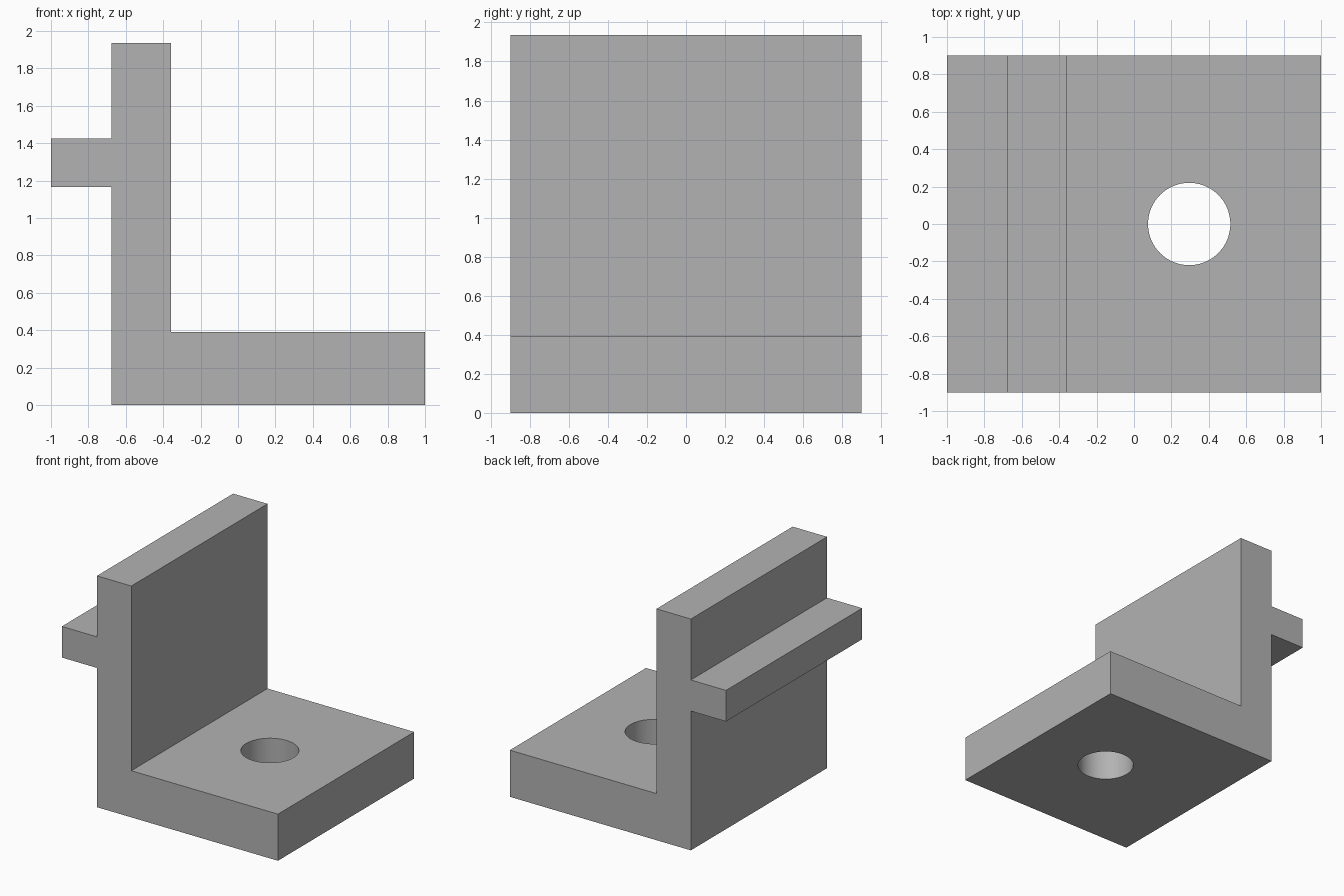
import bpy
import bmesh

cube = bpy.data.objects.get("Cube")
if cube:
    bpy.data.objects.remove(cube, do_unlink=True)

HALF_DEPTH = 0.9
BASE_TOP = 0.39
WALL_LEFT, WALL_RIGHT, WALL_TOP = -0.675, -0.357, 1.935
RIB_LOW, RIB_HIGH = 1.165, 1.425

grey = bpy.data.materials.new("plain grey")
grey.use_nodes = True
colour = (0.45, 0.45, 0.45, 1)
grey.diffuse_color = colour
grey.node_tree.nodes["Principled BSDF"].inputs["Base Color"].default_value = colour


def extrude_profile(name, points):
    """Sweep an x-z outline from the front to the back."""
    bm = bmesh.new()
    face = bm.faces.new([bm.verts.new((x, -HALF_DEPTH, z)) for x, z in points])
    swept = bmesh.ops.extrude_face_region(bm, geom=[face])["geom"]
    verts = [v for v in swept if isinstance(v, bmesh.types.BMVert)]
    bmesh.ops.translate(bm, verts=verts, vec=(0, 2 * HALF_DEPTH, 0))
    bmesh.ops.recalc_face_normals(bm, faces=bm.faces)
    mesh = bpy.data.meshes.new(name)
    bm.to_mesh(mesh)
    bm.free()
    mesh.materials.append(grey)
    obj = bpy.data.objects.new(name, mesh)
    bpy.context.collection.objects.link(obj)
    return obj


# Angle bracket: base plate, upright wall and outer rib in one section
bracket = extrude_profile("angle_bracket", [
    (WALL_LEFT, 0), (1, 0), (1, BASE_TOP), (WALL_RIGHT, BASE_TOP),
    (WALL_RIGHT, WALL_TOP), (WALL_LEFT, WALL_TOP),
    (WALL_LEFT, RIB_HIGH), (-1, RIB_HIGH), (-1, RIB_LOW), (WALL_LEFT, RIB_LOW),
])

# Round bolt hole through the base plate
bpy.ops.mesh.primitive_cylinder_add(vertices=96, radius=0.22, depth=1,
                                    location=(0.295, 0, BASE_TOP / 2))
cutter = bpy.context.object
cutter.name = "bolt_hole_cutter"
cutter.hide_render = True
cutter.data.materials.append(grey)

hole = bracket.modifiers.new("bolt_hole", "BOOLEAN")
hole.operation = "DIFFERENCE"
hole.solver = "EXACT"
hole.object = cutter

bpy.ops.object.select_all(action="DESELECT")
bracket.select_set(True)
bpy.context.view_layer.objects.active = bracket
bpy.ops.object.modifier_apply(modifier=hole.name)
bpy.data.objects.remove(cutter, do_unlink=True)

# Smooth hole wall, crisp edges
bpy.ops.object.shade_smooth_by_angle()
